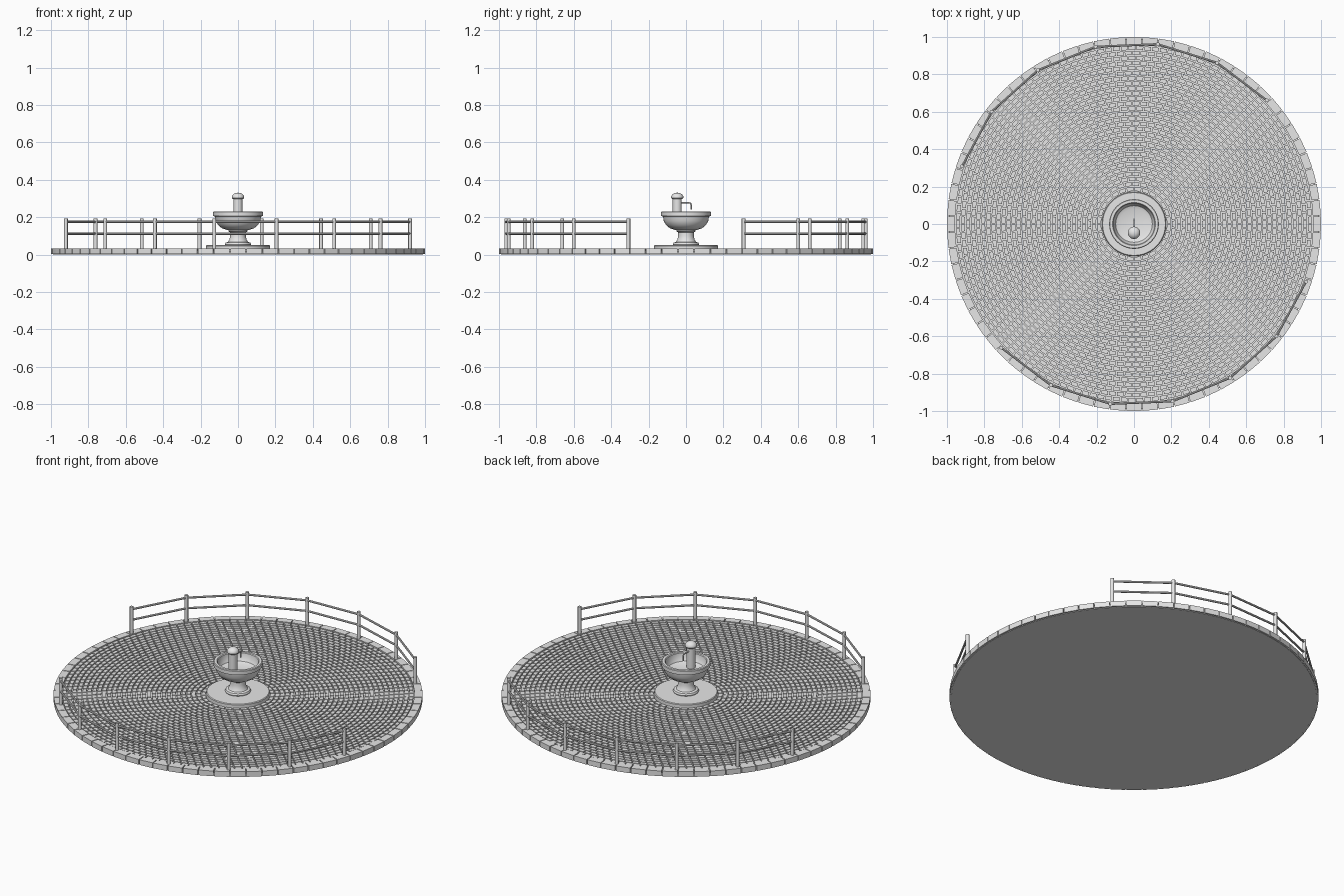
import bpy, bmesh
from math import pi, sin, cos, radians
from mathutils import Vector

cube = bpy.data.objects.get("Cube")
if cube:
    bpy.data.objects.remove(cube, do_unlink=True)

stone = bpy.data.materials.new("grey stone")
stone.use_nodes = True
grey = (0.8, 0.8, 0.8, 1)
stone.diffuse_color = grey
stone.node_tree.nodes["Principled BSDF"].inputs["Base Color"].default_value = grey


def polar(r, a, z):
    return Vector((r * cos(a), r * sin(a), z))


def finish(name, bm, smooth=False):
    bmesh.ops.recalc_face_normals(bm, faces=bm.faces)
    mesh = bpy.data.meshes.new(name)
    bm.to_mesh(mesh)
    bm.free()
    mesh.materials.append(stone)
    ob = bpy.data.objects.new(name, mesh)
    bpy.context.collection.objects.link(ob)
    if smooth:
        bpy.ops.object.select_all(action='DESELECT')
        ob.select_set(True)
        bpy.context.view_layer.objects.active = ob
        bpy.ops.object.shade_smooth_by_angle(angle=radians(35))
    return ob


def stone_ring(bm, r0, r1, z0, z1, count, gap, offset=0):
    """Ring of separate wedge-shaped stones."""
    step = 2 * pi / count
    for i in range(count):
        a = (i + offset) * step
        rings = []
        for z in (z0, z1):
            rings.append([bm.verts.new(polar(r, a + s * (step / 2 - gap / 2 / r), z))
                          for r, s in ((r0, -1), (r1, -1), (r1, 1), (r0, 1))])
        low, high = rings
        bm.faces.new(high)
        bm.faces.new(low[::-1])
        for j in range(4):
            k = (j + 1) % 4
            bm.faces.new((low[j], low[k], high[k], high[j]))


def lathe(name, profile, centre=(0, 0), sides=48):
    """Spin a closed (radius, height) profile about a vertical axis."""
    bm = bmesh.new()
    verts = [bm.verts.new((r, 0, z)) for r, z in profile]
    edges = [bm.edges.new(pair) for pair in zip(verts, verts[1:])]
    bmesh.ops.spin(bm, geom=verts + edges, cent=(0, 0, 0), axis=(0, 0, 1),
                   angle=2 * pi, steps=sides, use_duplicate=False)
    bmesh.ops.remove_doubles(bm, verts=bm.verts, dist=0.0002)
    ob = finish(name, bm, True)
    ob.location = (*centre, 0)
    return ob


def rod(bm, a, b, radius, sides=10):
    """Cylinder between two points."""
    d = b - a
    new = bmesh.ops.create_cone(bm, cap_ends=True, segments=sides, radius1=radius,
                                radius2=radius, depth=d.length)["verts"]
    bmesh.ops.rotate(bm, verts=new, matrix=d.to_track_quat('Z', 'Y').to_matrix())
    bmesh.ops.translate(bm, verts=new, vec=(a + b) / 2)


# Paving: solid bed, concentric courses, kerb
lathe("paving_bed", [(0, 0), (0.99, 0), (0.99, 0.02), (0, 0.02)], sides=72)

bm = bmesh.new()
courses, inner, outer = 30, 0.15, 0.957
width = (outer - inner) / courses
for i in range(courses):
    r = inner + i * width
    count = round(2 * pi * (r + width / 2) / 0.042)
    stone_ring(bm, r, r + width - 0.006, 0.015, 0.03, count, 0.006, (i % 2) / 2)
finish("paving_stones", bm)

bm = bmesh.new()
stone_ring(bm, 0.957, 1.0, 0.002, 0.033, 72, 0.005)
finish("kerb_stones", bm)

# Two fences on opposite sides, seven posts each
for name, turn in (("back", 0), ("front", pi)):
    feet = [polar(0.97, radians(43 + 19.75 * i) + turn, 0.03) for i in range(7)]
    bm = bmesh.new()
    for p in feet:
        rod(bm, p, p + Vector((0, 0, 0.162)), 0.01, 12)
    finish(name + "_fence_posts", bm, True)
    bm = bmesh.new()
    for z in (0.082, 0.145):
        up = Vector((0, 0, z))
        for p, q in zip(feet, feet[1:]):
            rod(bm, p + up, q + up, 0.006)
    finish(name + "_fence_rails", bm, True)

# Fountain: plinth, pedestal and bowl
lathe("fountain_plinth", [(0, 0.02), (0.172, 0.02), (0.172, 0.046), (0.168, 0.05), (0, 0.05)])
lathe("fountain_pedestal", [
    (0, 0.045), (0.066, 0.045), (0.07, 0.054), (0.066, 0.064), (0.053, 0.068),
    (0.046, 0.08), (0.042, 0.1), (0.042, 0.118), (0.052, 0.125), (0.052, 0.135), (0, 0.135)])
lathe("fountain_bowl", [
    (0, 0.13), (0.055, 0.131), (0.085, 0.14), (0.107, 0.158), (0.119, 0.18),
    (0.123, 0.203), (0.133, 0.207), (0.133, 0.228), (0.129, 0.231), (0.115, 0.231),
    (0.111, 0.227), (0.108, 0.2), (0.098, 0.183), (0.08, 0.176), (0, 0.174)])

# Tap: pillar, domed cap and bent spout
tap = (0, -0.047)
lathe("tap_pillar", [(0, 0.17), (0.024, 0.17), (0.024, 0.302), (0, 0.302)], tap, 24)
lathe("tap_cap", [(0, 0.296), (0.027, 0.296), (0.033, 0.303), (0.033, 0.311),
                  (0.026, 0.322), (0.014, 0.329), (0, 0.331)], tap, 24)

bm = bmesh.new()
path = [Vector((0, y, z)) for y, z in ((-0.04, 0.278), (0.017, 0.278), (0.024, 0.275),
                                       (0.027, 0.268), (0.027, 0.24))]
for p, q in zip(path, path[1:]):
    rod(bm, p, q, 0.004)
finish("tap_spout", bm, True)
